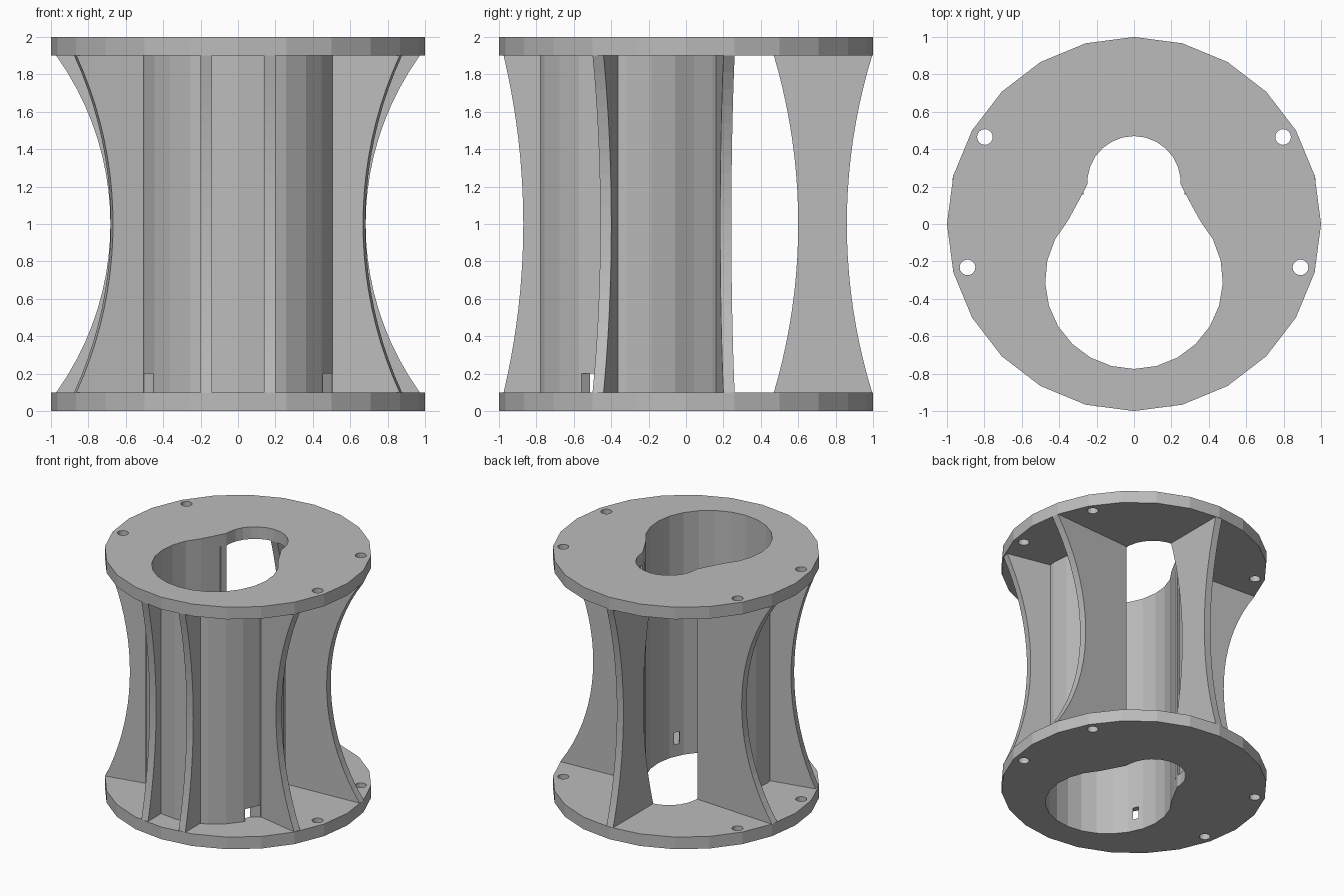
import bpy, bmesh, math
from math import sin, cos, radians
from mathutils import Vector

cube = bpy.data.objects.get("Cube")
if cube:
    bpy.data.objects.remove(cube, do_unlink=True)

grey = bpy.data.materials.new("plain_grey")
grey.use_nodes = True
colour = (0.5, 0.5, 0.5, 1)
grey.diffuse_color = colour
grey.node_tree.nodes["Principled BSDF"].inputs["Base Color"].default_value = colour

PLATE, TOP = 0.1, 2.0


def arc(cx, cy, r, start, end, steps):
    angles = [radians(start + (end - start) * i / steps) for i in range(steps + 1)]
    return [Vector((cx + r * cos(a), cy + r * sin(a))) for a in angles]


def mirrored(half):
    """Close a right-hand half outline across x = 0."""
    return half + [Vector((-p.x, p.y)) for p in reversed(half) if abs(p.x) > 1e-4]


def slab(name, outlines, z0, z1):
    """Extrude a flat outline, with any further outlines as holes."""
    curve = bpy.data.curves.new(name, 'CURVE')
    curve.dimensions, curve.fill_mode = '2D', 'BOTH'
    curve.extrude = (z1 - z0) / 2
    for pts in outlines:
        spline = curve.splines.new('POLY')
        spline.points.add(len(pts) - 1)
        for sp, p in zip(spline.points, pts):
            sp.co = (p.x, p.y, 0, 1)
        spline.use_cyclic_u = True
    temp = bpy.data.objects.new(name + "_outline", curve)
    bpy.context.collection.objects.link(temp)
    mesh = bpy.data.meshes.new_from_object(
        temp.evaluated_get(bpy.context.evaluated_depsgraph_get()))
    bpy.data.objects.remove(temp, do_unlink=True)
    bm = bmesh.new()
    bm.from_mesh(mesh)
    bmesh.ops.remove_doubles(bm, verts=bm.verts, dist=1e-4)
    bmesh.ops.translate(bm, verts=bm.verts, vec=(0, 0, (z0 + z1) / 2))
    bmesh.ops.recalc_face_normals(bm, faces=bm.faces)
    return finish(name, bm, mesh)


def finish(name, bm, mesh=None):
    mesh = mesh or bpy.data.meshes.new(name)
    for f in bm.faces:
        f.smooth = False
    bm.to_mesh(mesh)
    bm.free()
    mesh.name = name
    mesh.materials.clear()
    mesh.materials.append(grey)
    obj = bpy.data.objects.new(name, mesh)
    bpy.context.collection.objects.link(obj)
    return obj


# Keyhole outline: large lobe, straight flank, small lobe
flank = arc(0, -0.3, 0.475, -90, 42, 9) + [Vector((0.30, 0.115)), Vector((0.25, 0.21))]
keyhole = mirrored(flank + arc(0, 0.22, 0.25, 6, 90, 6))

# End plates with screw holes
rim = arc(0, 0, 1, 0, 345, 23)
screws = [arc(s * x, y, 0.042, 0, 337.5, 15)
          for s in (1, -1) for x, y in ((0.797, 0.465), (0.89, -0.232))]
slab("bottom_plate", [rim, keyhole] + screws, 0, PLATE)
slab("top_plate", [rim, keyhole] + screws, TOP - PLATE, TOP)

# Tube wall, open at the back
outer = []
for i, p in enumerate(flank):
    a, b = flank[max(i - 1, 0)], flank[min(i + 1, len(flank) - 1)]
    d = (b - a).normalized()
    outer.append(p + 0.048 * Vector((d.y, -d.x)))
outer[0] = Vector((0, -0.823))
outer[-1] = Vector((0.29, 0.215))
left = [Vector((-p.x, p.y)) for p in reversed(flank[1:])]
left_outer = [Vector((-p.x, p.y)) for p in reversed(outer[1:])]
wall = left + flank + list(reversed(left_outer + outer))
tube = slab("tube_wall", [wall], PLATE, TOP - PLATE)

# Small openings at the foot of the tube
for side in (1, -1):
    bpy.ops.mesh.primitive_cube_add(size=1, location=(side * 0.503, -0.524, 0.14))
    cutter = bpy.context.object
    cutter.name = "opening_cutter"
    cutter.scale = (0.12, 0.16, 0.12)
    cutter.rotation_euler.z = side * radians(37)
    cutter.hide_render = True
    mod = tube.modifiers.new("opening", 'BOOLEAN')
    mod.operation, mod.solver, mod.object = 'DIFFERENCE', 'EXACT', cutter
    bpy.context.view_layer.objects.active = tube
    bpy.ops.object.modifier_apply(modifier=mod.name)
    bpy.data.objects.remove(cutter, do_unlink=True)


def fin(name, start, end, waist, inner_waist=0.0, thick=0.06, steps=20):
    """Upright fin from start to end with hollowed vertical edges."""
    start, end = Vector(start), Vector(end)
    length = (end - start).length
    d = (end - start) / length
    half = TOP / 2 - PLATE

    def edge(sag):
        pts = []
        r = (half ** 2 + sag ** 2) / (2 * sag) if sag else 0
        for i in range(steps + 1):
            h = -half + 2 * half * i / steps
            pts.append((sag - (r - math.sqrt(r * r - h * h)) if sag else 0, TOP / 2 + h))
        return pts

    bm = bmesh.new()
    side = Vector((-d.y, d.x)) * thick / 2
    rows = []
    for (inset, z), (cut, _) in zip(edge(inner_waist), edge(waist)):
        p, q = start + d * inset, end - d * cut
        rows.append([bm.verts.new((v.x, v.y, z))
                     for v in (p - side, q - side, q + side, p + side)])
    for lo, hi in zip(rows, rows[1:]):
        for k in range(4):
            n = (k + 1) % 4
            bm.faces.new((lo[k], lo[n], hi[n], hi[k]))
    bm.faces.new(reversed(rows[0]))
    bm.faces.new(rows[-1])
    bmesh.ops.recalc_face_normals(bm, faces=bm.faces)
    return finish(name, bm)


# Fins: mirrored pairs, and one at the back
for s, label in ((1, "left"), (-1, "right")):
    fin(label + "_front_fin", (s * 0.17, -0.765), (s * 0.17, -0.975), 0.105)
    fin(label + "_side_fin", (s * 0.49, -0.39), (s * 0.87, -0.47), 0.20)
    fin(label + "_rear_fin", (s * 0.268, 0.188), (s * 0.97, 0.23), 0.29)
fin("back_fin", (0, 0.47), (0, 0.995), 0.135, inner_waist=0.13)
